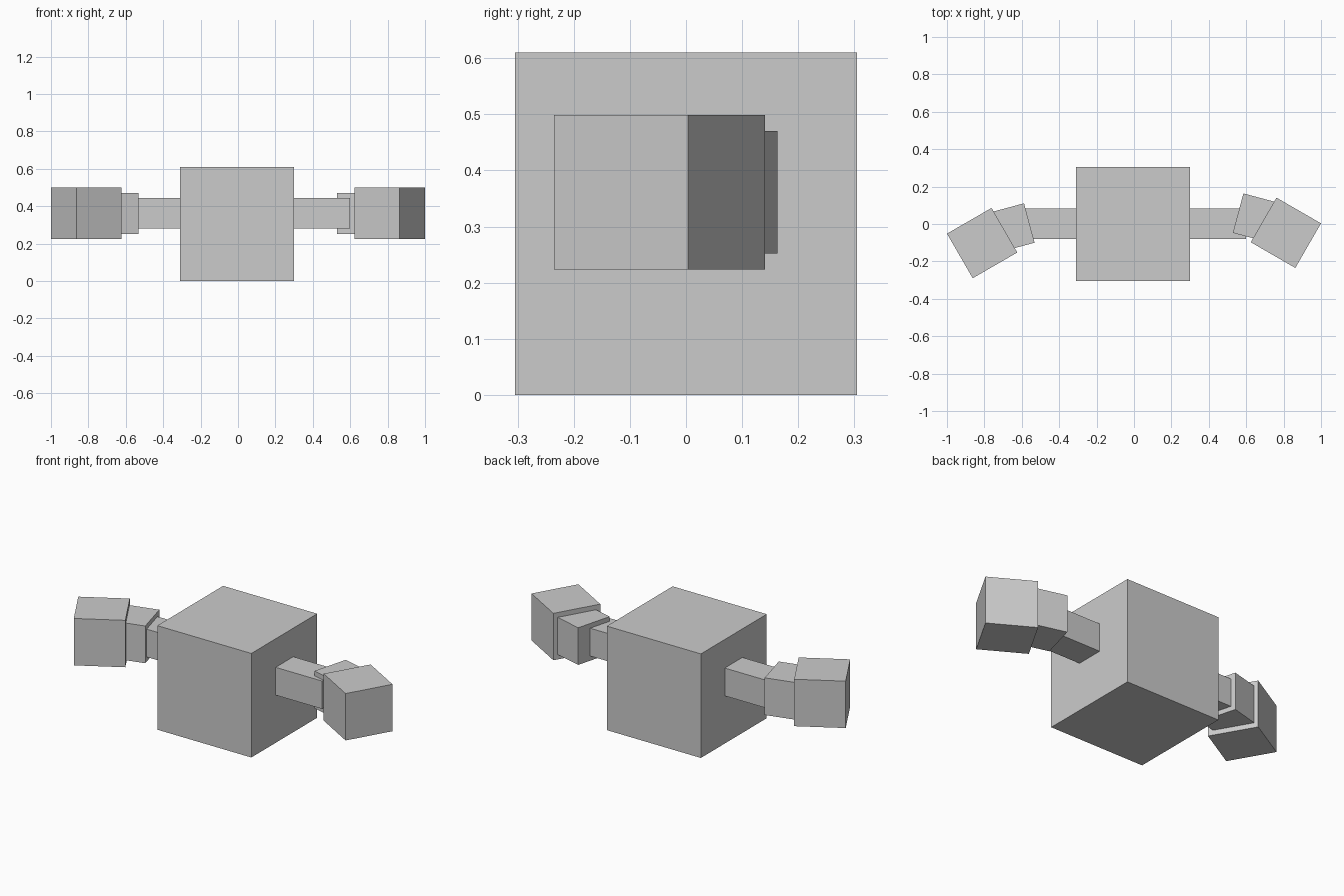
import bpy
from math import radians

if "Cube" in bpy.data.objects:
    bpy.data.objects.remove(bpy.data.objects["Cube"])

MID_X, ARM_Z = -0.005, 0.361


def box(name, centre, size, turn=0):
    """Add a box of the given full size, turned about z in degrees."""
    bpy.ops.mesh.primitive_cube_add(size=1, location=centre,
                                    rotation=(0, 0, radians(turn)))
    obj = bpy.context.object
    obj.name = name
    obj.scale = size
    bpy.ops.object.transform_apply(location=False, rotation=False, scale=True)
    return obj


# Body block
box("body", (MID_X, 0, 0.305), (0.61, 0.61, 0.61))

# Arms: straight upper arm, then wrist and hand bending towards the front;
# the left arm sits slightly further forward than the right one
for side, label, wrist, hand in (
        (1, "right", (0.662, 0.030), (0.812, -0.047)),
        (-1, "left", (-0.665, -0.023), (-0.812, -0.102))):
    box(label + "_upper_arm", (MID_X + side * 0.43, 0.002, ARM_Z),
        (0.35, 0.163, 0.163))
    box(label + "_wrist", (*wrist, ARM_Z), (0.218, 0.218, 0.218), -15 * side)
    box(label + "_hand", (*hand, ARM_Z), (0.275, 0.275, 0.275), -30 * side)
